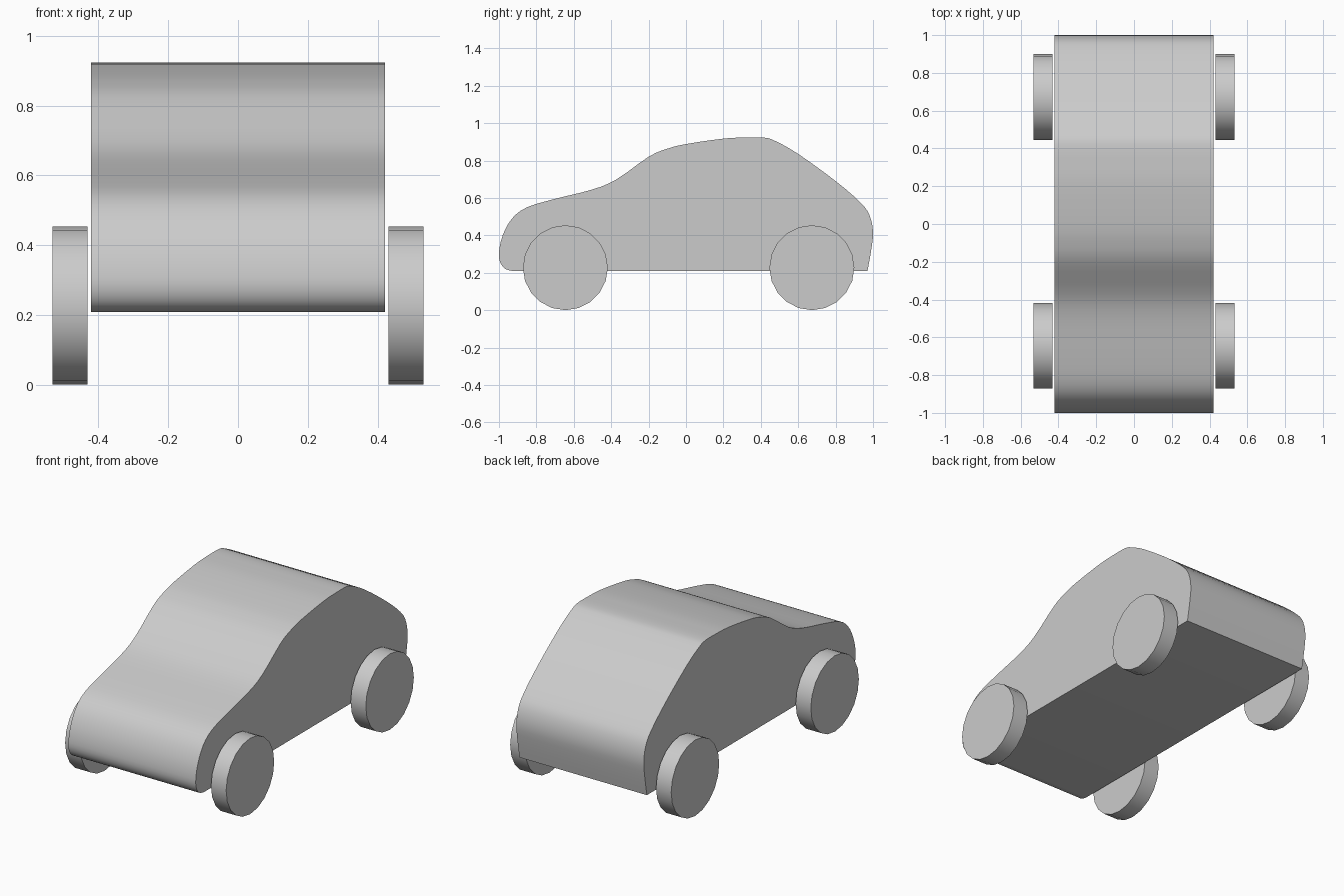
import bpy
import bmesh
from math import radians
from mathutils import Matrix, Vector

cube = bpy.data.objects.get("Cube")
if cube:
    bpy.data.objects.remove(cube, do_unlink=True)

grey = bpy.data.materials.new("light grey")
grey.use_nodes = True
colour = (0.6, 0.6, 0.6, 1)
grey.diffuse_color = colour
grey.node_tree.nodes["Principled BSDF"].inputs["Base Color"].default_value = colour


def finish(name, bm, angle):
    """Turn a bmesh into a smooth-shaded object with sharp edges kept."""
    bmesh.ops.recalc_face_normals(bm, faces=bm.faces[:])
    mesh = bpy.data.meshes.new(name)
    bm.to_mesh(mesh)
    bm.free()
    mesh.materials.append(grey)
    obj = bpy.data.objects.new(name, mesh)
    bpy.context.collection.objects.link(obj)
    bpy.ops.object.select_all(action="DESELECT")
    obj.select_set(True)
    bpy.context.view_layer.objects.active = obj
    bpy.ops.object.shade_smooth_by_angle(angle=radians(angle))
    return obj


def spline(points, steps):
    """Smooth open curve through the given points."""
    p = [Vector(q) for q in points]
    p = [p[0]] + p + [p[-1]]
    out = []
    for a, b, c, d in zip(p, p[1:], p[2:], p[3:]):
        for i in range(steps):
            t = i / steps
            out.append((2 * b + (c - a) * t + (2 * a - 5 * b + 4 * c - d) * t**2
                        + (3 * b - a - 3 * c + d) * t**3) / 2)
    return out + [p[-1]]


# Body: side profile (y, z) from front sill over the roof to the rear sill
PROFILE = [(-.92, .208), (-.965, .22), (-.993, .255), (-1, .31), (-.98, .4),
           (-.93, .49), (-.85, .55), (-.7, .595), (-.5, .645), (-.37, .7),
           (-.2, .82), (-.1, .863), (0, .888), (.2, .917), (.32, .923),
           (.42, .922), (.48, .903), (.6, .835), (.8, .69), (.93, .578),
           (.98, .51), (1, .42), (.99, .32), (.97, .208)]
HALF_WIDTH = .421

bm = bmesh.new()
side = bm.faces.new([bm.verts.new((-HALF_WIDTH, q.x, q.y)) for q in spline(PROFILE, 3)])
extruded = bmesh.ops.extrude_face_region(bm, geom=[side], use_keep_orig=True)["geom"]
bmesh.ops.translate(bm, vec=(2 * HALF_WIDTH, 0, 0),
                    verts=[v for v in extruded if isinstance(v, bmesh.types.BMVert)])
finish("car_body", bm, 40)

# Wheels: plain discs standing just clear of the body
RADIUS = .227
for end, y in (("front", -.645), ("rear", .673)):
    for hand, sign in (("left", 1), ("right", -1)):
        bm = bmesh.new()
        place = Matrix.Translation((sign * .482, y, RADIUS)) @ Matrix.Rotation(radians(90), 4, "Y")
        bmesh.ops.create_cone(bm, cap_ends=True, segments=20, radius1=RADIUS,
                              radius2=RADIUS, depth=.1, matrix=place)
        finish(f"{end}_{hand}_wheel", bm, 40)
